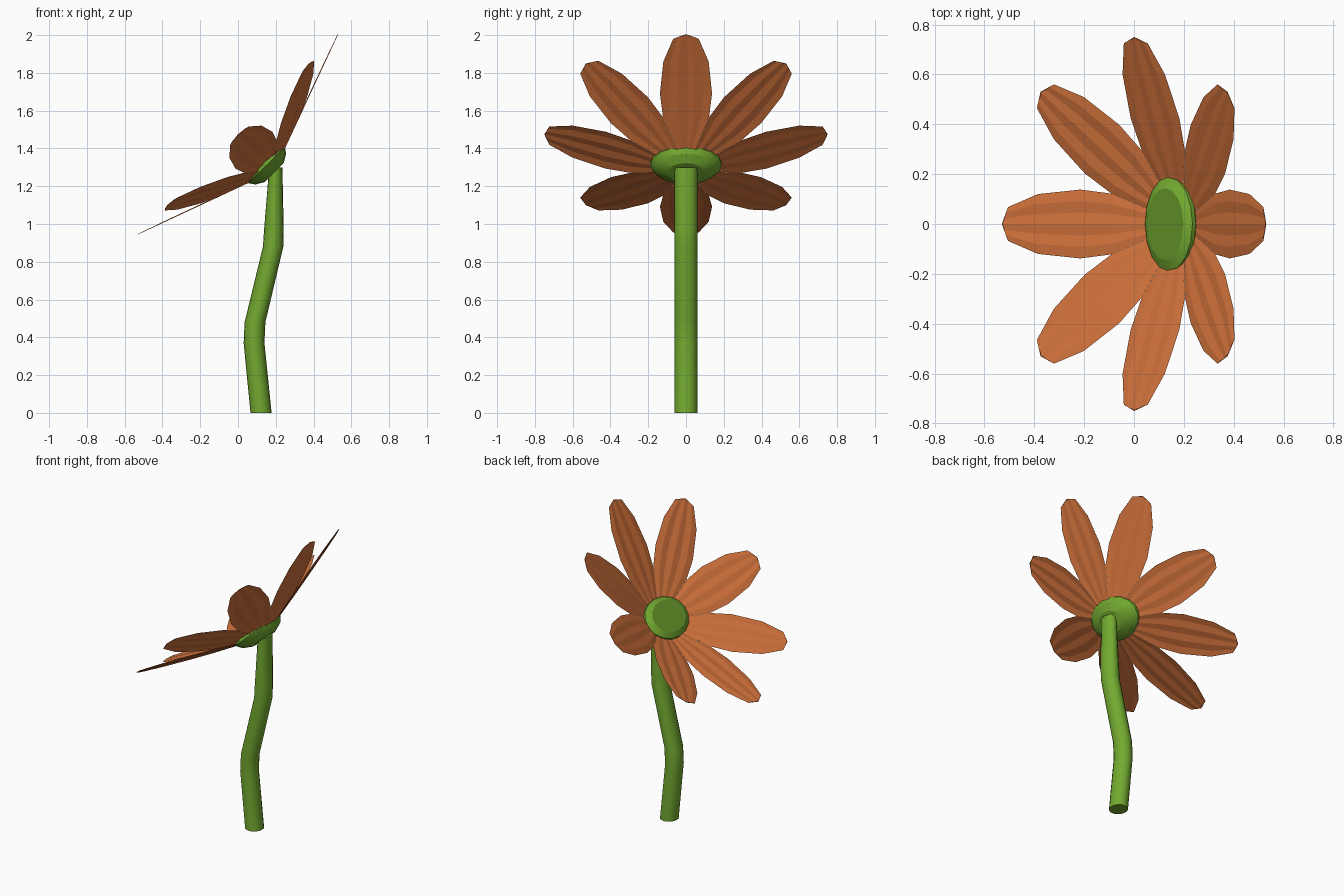
import bpy, math
from mathutils import Vector

if "Cube" in bpy.data.objects:
    bpy.data.objects.remove(bpy.data.objects["Cube"])

# Flower head frame: tilted 45 degrees towards -x
AXIS = Vector((-1, 0, 1)).normalized()
UP = Vector((1, 0, 1)).normalized()
SIDE = Vector((0, 1, 0))


def material(name, rgb):
    m = bpy.data.materials.new(name)
    m.diffuse_color = (*rgb, 1)
    m.use_nodes = True
    m.node_tree.nodes["Principled BSDF"].inputs["Base Color"].default_value = m.diffuse_color
    return m


orange = material("petal orange", (0.64, 0.17, 0.045))
green = material("stem green", (0.17, 0.40, 0.03))
dark_green = material("centre green", (0.13, 0.31, 0.024))


def make(name, verts, faces, mats, smooth=None):
    me = bpy.data.meshes.new(name)
    me.from_pydata(verts, [], faces)
    for m in mats:
        me.materials.append(m)
    ob = bpy.data.objects.new(name, me)
    bpy.context.collection.objects.link(ob)
    if smooth:
        bpy.ops.object.select_all(action='DESELECT')
        ob.select_set(True)
        bpy.context.view_layer.objects.active = ob
        bpy.ops.object.shade_smooth_by_angle(angle=math.radians(smooth))
    return ob


def loft(rings):
    """Skin a stack of rings and cap both ends."""
    n = len(rings[0])
    verts = [v for r in rings for v in r]
    faces = [tuple(reversed(range(n)))]
    for j in range(len(rings) - 1):
        for i in range(n):
            k = (i + 1) % n
            faces.append((j*n + i, j*n + k, (j+1)*n + k, (j+1)*n + i))
    faces.append(tuple(range((len(rings)-1)*n, len(rings)*n)))
    return verts, faces


# Stem: bent tube, (height, x centre, x half width)
STEM = [(0, .122, .056), (.37, .085, .055), (.48, .09, .055),
        (.88, .186, .054), (.97, .19, .052), (1.3, .2, .035)]
rings = [[(x + rx*math.cos(t), .06*math.sin(t), z)
          for t in (math.tau*i/16 for i in range(16))] for z, x, rx in STEM]
make("stem", *loft(rings), [green], smooth=40)

# Flower centre: shallow oval cup with flat top, (height on axis, scale)
mid = Vector((.152, 0, 1.312))
CUP = [(-.056, .52), (-.03, .85), (0, 1), (.018, .99), (.038, .76)]
rings = [[mid + AXIS*h + UP*(.136*s*math.cos(t)) + SIDE*(.19*s*math.sin(t))
          for t in (math.tau*i/16 for i in range(16))] for h, s in CUP]
centre = make("flower_centre", *loft(rings), [green, dark_green], smooth=25)
centre.data.polygons[-1].material_index = 1

# Petals: lightly pleated sheets rising outwards on a 20 degree cone
base = Vector((.16, 0, 1.315))
OUTLINE = [(.09, .037), (.295, .122), (.424, .138), (.6, .12), (.724, .068)]
COLS = 6


def petal(name, angle):
    out = UP*math.cos(angle) + SIDE*math.sin(angle)
    across = AXIS.cross(out)
    slope = math.tan(math.radians(20))

    def point(r, w, lift):
        return base + out*r + across*w + AXIS*((r - .13)*slope + lift)

    verts, faces = [], []
    for r, w in OUTLINE:
        for c in range(COLS + 1):
            lift = .006*w/.138*(1 if c % 2 else 0)
            # outermost row rounds gently to the tip
            rr = r + (.022*(1 - abs(2*c/COLS - 1)) if r > .7 else 0)
            verts.append(point(rr, w*(2*c/COLS - 1), lift))
    n = COLS + 1
    for j in range(len(OUTLINE) - 1):
        for c in range(COLS):
            faces.append((j*n + c, (j+1)*n + c, (j+1)*n + c + 1, j*n + c + 1))
    tip = len(verts)
    verts.append(point(.75, 0, 0))
    last = (len(OUTLINE) - 1)*n
    for c in range(COLS):
        faces.append((last + c, tip, last + c + 1))
    faces = [tuple(reversed(f)) for f in faces]
    make(name, verts, faces, [orange])


for i in range(8):
    petal(f"petal_{i + 1}", math.tau*i/8)
